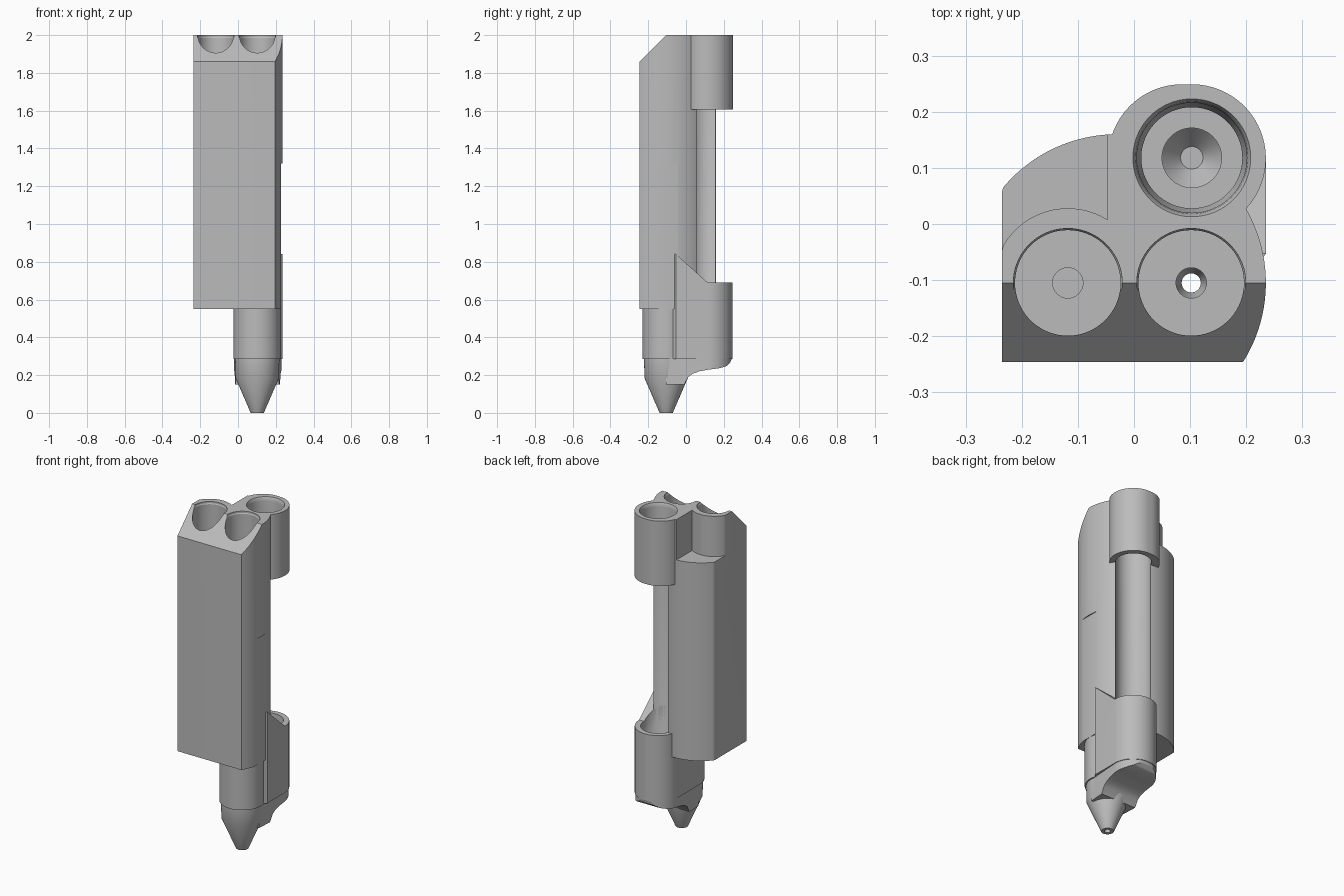
import bpy, bmesh, math
from mathutils import Vector
from mathutils.geometry import convex_hull_2d

if "Cube" in bpy.data.objects:
    bpy.data.objects.remove(bpy.data.objects["Cube"])

GREY = 0.5
grey = bpy.data.materials.new("plain grey")
grey.use_nodes = True
grey.diffuse_color = (GREY, GREY, GREY, 1)
grey.node_tree.nodes["Principled BSDF"].inputs["Base Color"].default_value = (GREY, GREY, GREY, 1)

# Shared axes of the three bores
LEFT, RIGHT, BACK = (-0.118, -0.105), (0.102, -0.105), (0.103, 0.118)


def circle(centre, r, n=96):
    return [(centre[0] + r * math.cos(math.tau * i / n),
             centre[1] + r * math.sin(math.tau * i / n)) for i in range(n)]


def finish(name, bm):
    bmesh.ops.recalc_face_normals(bm, faces=bm.faces[:])
    mesh = bpy.data.meshes.new(name)
    bm.to_mesh(mesh)
    bm.free()
    mesh.materials.append(grey)
    obj = bpy.data.objects.new(name, mesh)
    bpy.context.collection.objects.link(obj)
    return obj


def prism(name, points, lo, hi, along_x=False):
    """Extrude an outline along z, or a (y, z) outline along x."""
    bm = bmesh.new()
    place = (lambda p, d: (d, *p)) if along_x else (lambda p, d: (*p, d))
    face = bm.faces.new([bm.verts.new(place(p, lo)) for p in points])
    new = bmesh.ops.extrude_face_region(bm, geom=[face])["geom"]
    shift = Vector(place((0, 0), hi - lo))
    bmesh.ops.translate(bm, vec=shift, verts=[v for v in new if isinstance(v, bmesh.types.BMVert)])
    return finish(name, bm)


def hull(name, points, lo, hi):
    pts = list(dict.fromkeys((round(x, 5), round(y, 5)) for x, y in points))
    return prism(name, [pts[i] for i in convex_hull_2d([Vector(p) for p in pts])], lo, hi)


def box(name, x0, x1, y0, y1, z0, z1):
    return prism(name, [(x0, y0), (x1, y0), (x1, y1), (x0, y1)], z0, z1)


def turned(name, centre, profile, n=96):
    """Solid of revolution from (radius, z) pairs, bottom to top."""
    bm = bmesh.new()
    rings = [[bm.verts.new((*p, z)) for p in circle(centre, r, n)] for r, z in profile]
    for a, b in zip(rings, rings[1:]):
        for i in range(n):
            j = (i + 1) % n
            bm.faces.new((a[i], a[j], b[j], b[i]))
    bm.faces.new(rings[0])
    bm.faces.new(rings[-1])
    return finish(name, bm)


def combine(obj, tool, operation="DIFFERENCE", keep=False):
    mod = obj.modifiers.new("cut", "BOOLEAN")
    mod.operation, mod.object, mod.solver = operation, tool, "EXACT"
    bpy.context.view_layer.objects.active = obj
    bpy.ops.object.modifier_apply(modifier=mod.name)
    if not keep:
        bpy.data.objects.remove(tool)


# Main body: a round column with a flat front and a flat side
X0, Y0 = -0.235, -0.246
outline = [(max(x, X0), max(y, Y0)) for x, y in circle((-0.03, -0.105), 0.265, 180)]
body = hull("main_body", outline + [(X0, Y0)], 0.55, 2)
combine(body, box("shelf_cut", -0.4, -0.047, -0.105, 0.4, 1.755, 2.1))
sleeve = hull("sleeve", [(max(x, X0), y) for x, y in circle(LEFT, 0.133)], 1.6, 2)
combine(body, sleeve, "UNION")
combine(body, box("side_flat", 0.228, 0.4, -0.3, 0.2, 0.4, 1.32))

# Upper collar
top_collar = hull("top_collar", circle((0.086, 0.117), 0.132) + circle((0.103, 0.117), 0.132)
                  + [(-0.046, 0), (0.12, 0), (0.2, 0.03)], 1.605, 2)

# Lower holder with a sloped shoulder, reaching forward to the nozzle sleeve
holder_points = circle((0.105, 0.116), 0.13) + [(0.235, -0.053)]
holder_points += [p for p in circle(RIGHT, 0.125) if p[0] < 0.1]
lower_holder = hull("lower_holder", holder_points, 0.285, 0.84)
slope = [(-0.053, 0.84), (0.115, 0.69), (0.4, 0.69), (0.4, 1), (-0.4, 1), (-0.4, 0.84)]
combine(lower_holder, prism("slope_cut", slope, -0.4, 0.4, True))

# Nozzle sleeve and tip
nozzle = turned("nozzle", RIGHT, [(0.035, 0), (0.115, 0.185), (0.117, 0.285),
                                  (0.125, 0.285), (0.125, 0.6)])

# Curved underside that blends the holder into the nozzle
fairing = hull("nozzle_fairing", circle(RIGHT, 0.114) + circle((0.105, 0.116), 0.126), 0.1, 0.29)
sweep = [(-0.105, 0.3), (0.26, 0.3), (0.242, 0.285), (0.233, 0.265), (0.215, 0.248), (0.18, 0.237),
         (0.12, 0.229), (0.07, 0.22), (0.035, 0.207), (0.012, 0.19), (-0.01, 0.15), (-0.105, 0.15)]
combine(fairing, prism("fairing_sweep", sweep, -0.4, 0.4, True), "INTERSECT")

# Bores, cut through every part they cross
bores = [
    turned("left_bore", LEFT, [(0.027, 0.6), (0.027, 0.72), (0.094, 0.72), (0.094, 1.985),
                               (0.097, 1.99), (0.097, 2.1)]),
    turned("right_bore", RIGHT, [(0.017, -0.1), (0.017, 0.2), (0.027, 0.22), (0.027, 0.3), (0.094, 0.3),
                                 (0.094, 1.985), (0.097, 1.99), (0.097, 2.1)]),
    turned("back_bore", BACK, [(0.02, 0.29), (0.053, 0.33), (0.053, 0.38), (0.09, 0.38), (0.09, 0.6),
                               (0.098, 0.62), (0.098, 1.975), (0.1, 1.99), (0.105, 2), (0.105, 2.1)]),
]
parts = [body, top_collar, lower_holder, nozzle, fairing]
for part in parts:
    for bore in bores:
        combine(part, bore, keep=True)
for bore in bores:
    bpy.data.objects.remove(bore)

# Sloped front of the top
chamfer = [(-0.105, 2), (-0.105, 2.2), (-0.5, 2.2), (-0.5, 1.605)]
combine(body, prism("chamfer_cut", chamfer, -0.5, 0.5, True))

# Smooth shading with sharp edges
bpy.ops.object.select_all(action="DESELECT")
for part in parts:
    part.select_set(True)
bpy.context.view_layer.objects.active = body
bpy.ops.object.shade_smooth_by_angle(angle=math.radians(30))
